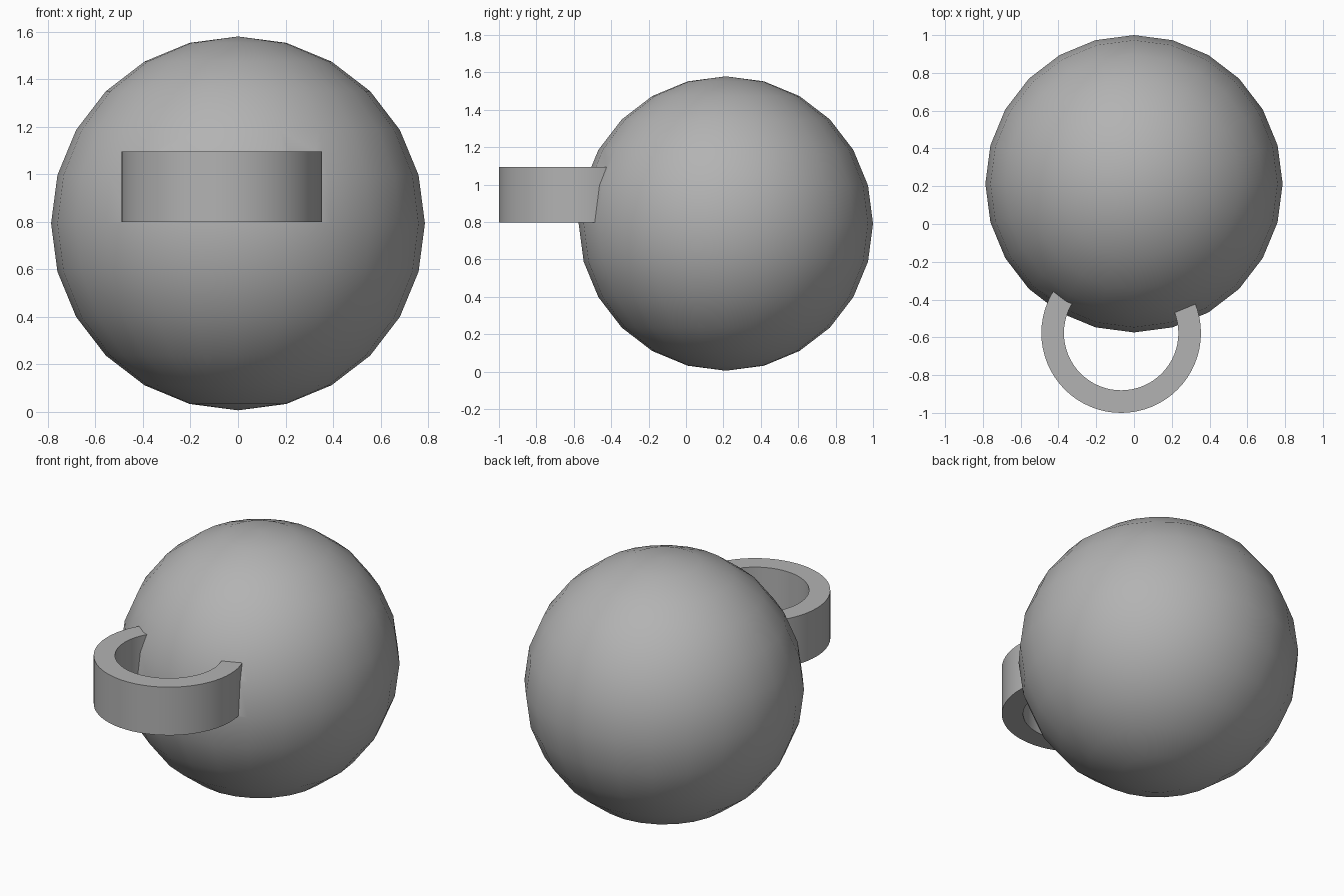
import bpy
import bmesh
import math

if "Cube" in bpy.data.objects:
    bpy.data.objects.remove(bpy.data.objects["Cube"], do_unlink=True)

grey = bpy.data.materials.new("plain_grey")
grey.use_nodes = True
colour = (0.45, 0.45, 0.45, 1)
grey.diffuse_color = colour
grey.node_tree.nodes["Principled BSDF"].inputs["Base Color"].default_value = colour


def add_object(name, bm, location):
    bmesh.ops.recalc_face_normals(bm, faces=bm.faces)
    mesh = bpy.data.meshes.new(name)
    bm.to_mesh(mesh)
    bm.free()
    mesh.materials.append(grey)
    obj = bpy.data.objects.new(name, mesh)
    obj.location = location
    bpy.context.collection.objects.link(obj)
    return obj


# Round body
bm = bmesh.new()
bmesh.ops.create_uvsphere(bm, u_segments=24, v_segments=12, radius=0.787)
body = add_object("round_body_with_handle", bm, (0, 0.213, 0.792))

# Flat-sided ring handle: a rectangle spun around the vertical axis
INNER, OUTER, HALF_HEIGHT = 0.303, 0.4225, 0.149
bm = bmesh.new()
section = [bm.verts.new((r, 0, z)) for r, z in (
    (INNER, -HALF_HEIGHT), (OUTER, -HALF_HEIGHT), (OUTER, HALF_HEIGHT), (INNER, HALF_HEIGHT))]
edges = [bm.edges.new((section[i], section[(i + 1) % 4])) for i in range(4)]
bmesh.ops.spin(bm, geom=section + edges, cent=(0, 0, 0), axis=(0, 0, 1),
               angle=math.tau, steps=64, use_merge=True)
bmesh.ops.remove_doubles(bm, verts=bm.verts, dist=0.0001)
ring = add_object("ring_handle_helper", bm, (-0.068, -0.5775, 0.946))
ring.hide_render = True

# Fuse the handle into the body so that nothing remains inside
fuse = body.modifiers.new("fuse_handle", 'BOOLEAN')
fuse.operation = 'UNION'
fuse.solver = 'EXACT'
fuse.object = ring
bpy.context.view_layer.objects.active = body
body.select_set(True)
bpy.context.view_layer.update()
bpy.ops.object.modifier_apply(modifier=fuse.name)
bpy.data.objects.remove(ring, do_unlink=True)

# Smooth curves, crisp rims
bpy.ops.object.select_all(action='DESELECT')
body.select_set(True)
bpy.ops.object.shade_smooth_by_angle(angle=math.radians(30))
